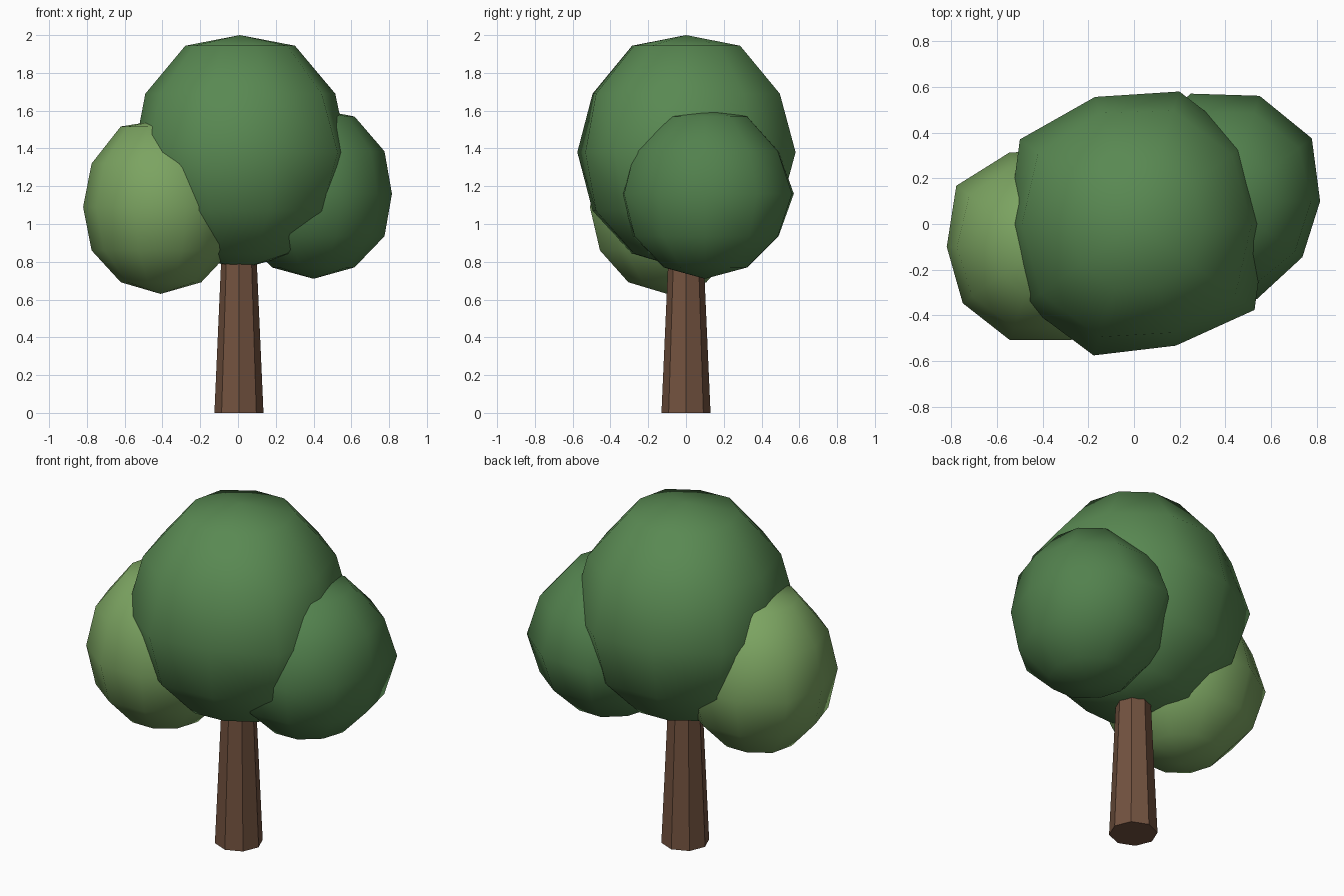
import bpy, math
from math import atan2, degrees
from mathutils import Matrix

if "Cube" in bpy.data.objects:
    bpy.data.objects.remove(bpy.data.objects["Cube"])


def paint(obj, name, rgb):
    mat = bpy.data.materials.new(name)
    mat.diffuse_color = (*rgb, 1)
    mat.use_nodes = True
    mat.node_tree.nodes["Principled BSDF"].inputs["Base Color"].default_value = mat.diffuse_color
    obj.data.materials.append(mat)


def foliage(name, centre, height, radii, shoulder, rgb):
    """Lumpy ball of 10 segments and 6 rings; radii are its ten equator corners."""
    bpy.ops.mesh.primitive_uv_sphere_add(segments=10, ring_count=6, radius=1,
                                         location=centre)
    obj = bpy.context.object
    obj.name = name
    # turn so that one corner points along +x
    obj.data.transform(Matrix.Rotation(math.radians(18), 4, 'Z'))
    mean = sum(radii) / len(radii)
    for v in obj.data.vertices:
        x, y, z = v.co
        r = radii[round(degrees(atan2(y, x)) / 36) % 10]
        # the lumps fade out away from the equator
        if abs(z) > 0.1:
            r = (r + mean) / 2
        # fuller ring just below the top
        lift = shoulder if 0.8 < z < 0.95 else 1
        v.co = (x * r, y * r, z * height * lift)
    bpy.ops.object.shade_smooth()
    paint(obj, name + "_green", rgb)
    return obj


# tapered eight-sided trunk
bpy.ops.mesh.primitive_cone_add(vertices=8, radius1=0.13, radius2=0.09,
                                depth=0.9, location=(0.005, 0, 0.45))
trunk = bpy.context.object
trunk.name = "trunk"
paint(trunk, "bark", (0.17, 0.085, 0.05))

# large central crown
foliage("main_crown", (0.01, 0, 1.38), 0.62,
        [0.57, 0.60, 0.61, 0.585, 0.63, 0.56, 0.60, 0.605, 0.56, 0.64], 1.05,
        (0.10, 0.25, 0.085))

# paler clump on the left, slightly forward
foliage("left_foliage", (-0.41, -0.1, 1.09), 0.46,
        [0.43, 0.44, 0.44, 0.435, 0.455, 0.41, 0.42, 0.43, 0.43, 0.44], 1.07,
        (0.20, 0.37, 0.12))

# clump on the right, slightly back
foliage("right_foliage", (0.4, 0.1, 1.16), 0.45,
        [0.415, 0.468, 0.485, 0.495, 0.45, 0.43, 0.44, 0.47, 0.45, 0.417], 1.05,
        (0.085, 0.22, 0.075))
